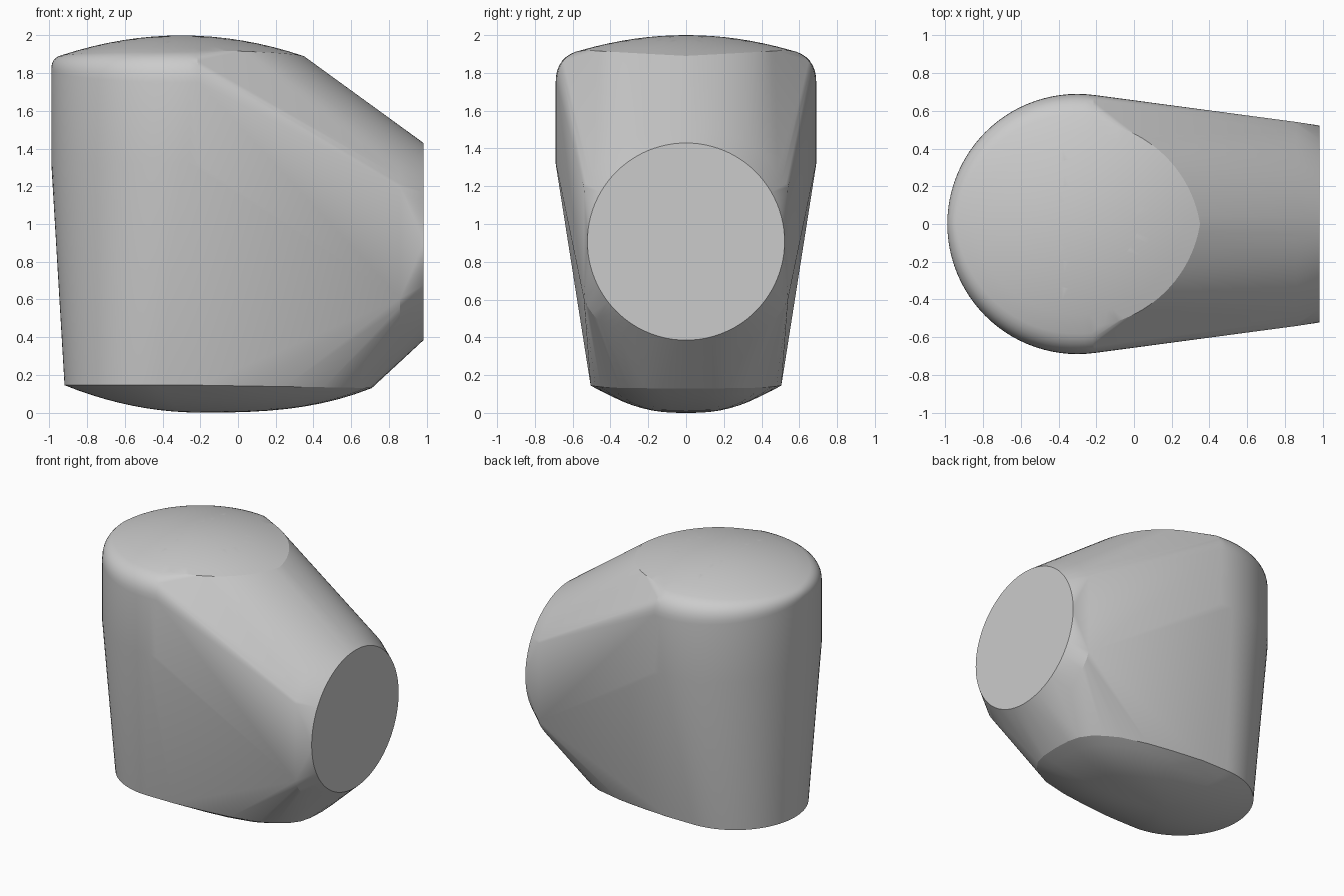
import bpy, bmesh, math
from math import sin, cos, pi, sqrt

if "Cube" in bpy.data.objects:
    bpy.data.objects.remove(bpy.data.objects["Cube"])

pts = []
N = 96
CX, R = -0.3, 0.69            # upright round column


def dome(r):
    return 2.0 - 0.11 * (r / 0.65) ** 2


# Domed top, rolled edge and vertical wall of the column
pts.append((CX, 0, 2.0))
for i in range(N):
    a = 2 * pi * i / N
    c, s = cos(a), abs(sin(a))
    behind = c <= 0.14
    e = (0.06 if c < 0 else 0.04) + (0.08 if c < 0 else 0.10) * s
    h = e * 1.22
    rim = R - e

    def add(r, z):
        pts.append((CX + r * c, r * sin(a), z))

    for k in range(1, 9):
        add(rim * k / 8, dome(rim * k / 8))
    if behind:
        for k in range(1, 9):
            # blend from the dome slope into the vertical wall
            t = k / 8
            b0, b1, b2 = (1 - t) ** 2, 2 * t * (1 - t), t * t
            z0 = dome(rim)
            zc = z0 - 0.2 * e
            add(b0 * rim + (b1 + b2) * R, b0 * z0 + b1 * zc + b2 * (z0 - h))
        add(R, 1.32)

# Round flat end and the wider ring behind it, clipped by the flat sides
EZ = 0.907
for i in range(N):
    a = 2 * pi * i / N
    pts.append((0.985, 0.522 * cos(a), EZ + 0.522 * sin(a)))
    r = 0.612 if sin(a) > 0 else 0.625
    if abs(r * cos(a)) < 0.54:
        pts.append((0.86, r * cos(a), EZ + r * sin(a)))
for y in (-0.541, 0.541):
    pts += [(0.86, y, 1.195), (0.86, y, 0.605)]

# Outline of the bottom: round at the left, tapering to the right
half = [(-0.415 + 0.505 * cos(pi - pi / 2 * k / 20),
         0.505 * sin(pi / 2 * k / 20)) for k in range(21)]
half += [(-0.2, 0.505), (0.05, 0.48), (0.25, 0.451), (0.455, 0.40), (0.56, 0.345),
         (0.63, 0.29), (0.68, 0.22), (0.703, 0.13), (0.71, 0.0)]
outline = half + [(x, -y) for x, y in half[1:-1]]

# Shallow bowl under the body
BX = -0.2
pts.append((BX, 0, 0))
for x, y in outline:
    d = sqrt((x - BX) ** 2 + y * y)
    p = 2 + 0.8 * max(0, (x - BX) / d)
    z = 0.145 - 0.015 * max(0, (x - BX) / 0.91)
    for k in range(1, 11):
        f = k / 10
        pts.append((BX + (x - BX) * f, y * f, z * f ** p))

# Skin all sections into one convex body
bm = bmesh.new()
for q in pts:
    bm.verts.new(q)
bmesh.ops.remove_doubles(bm, verts=bm.verts[:], dist=0.0005)
res = bmesh.ops.convex_hull(bm, input=bm.verts[:])
junk = [v for v in set(res["geom_interior"] + res["geom_unused"])
        if isinstance(v, bmesh.types.BMVert)]
bmesh.ops.delete(bm, geom=junk, context='VERTS')
bmesh.ops.dissolve_limit(bm, angle_limit=math.radians(0.3),
                         verts=bm.verts[:], edges=bm.edges[:])
bmesh.ops.recalc_face_normals(bm, faces=bm.faces[:])
me = bpy.data.meshes.new("elbow_body")
bm.to_mesh(me)
bm.free()
ob = bpy.data.objects.new("elbow_body", me)
bpy.context.collection.objects.link(ob)
bpy.context.view_layer.objects.active = ob
ob.select_set(True)
bpy.ops.object.shade_smooth_by_angle(angle=math.radians(14))
